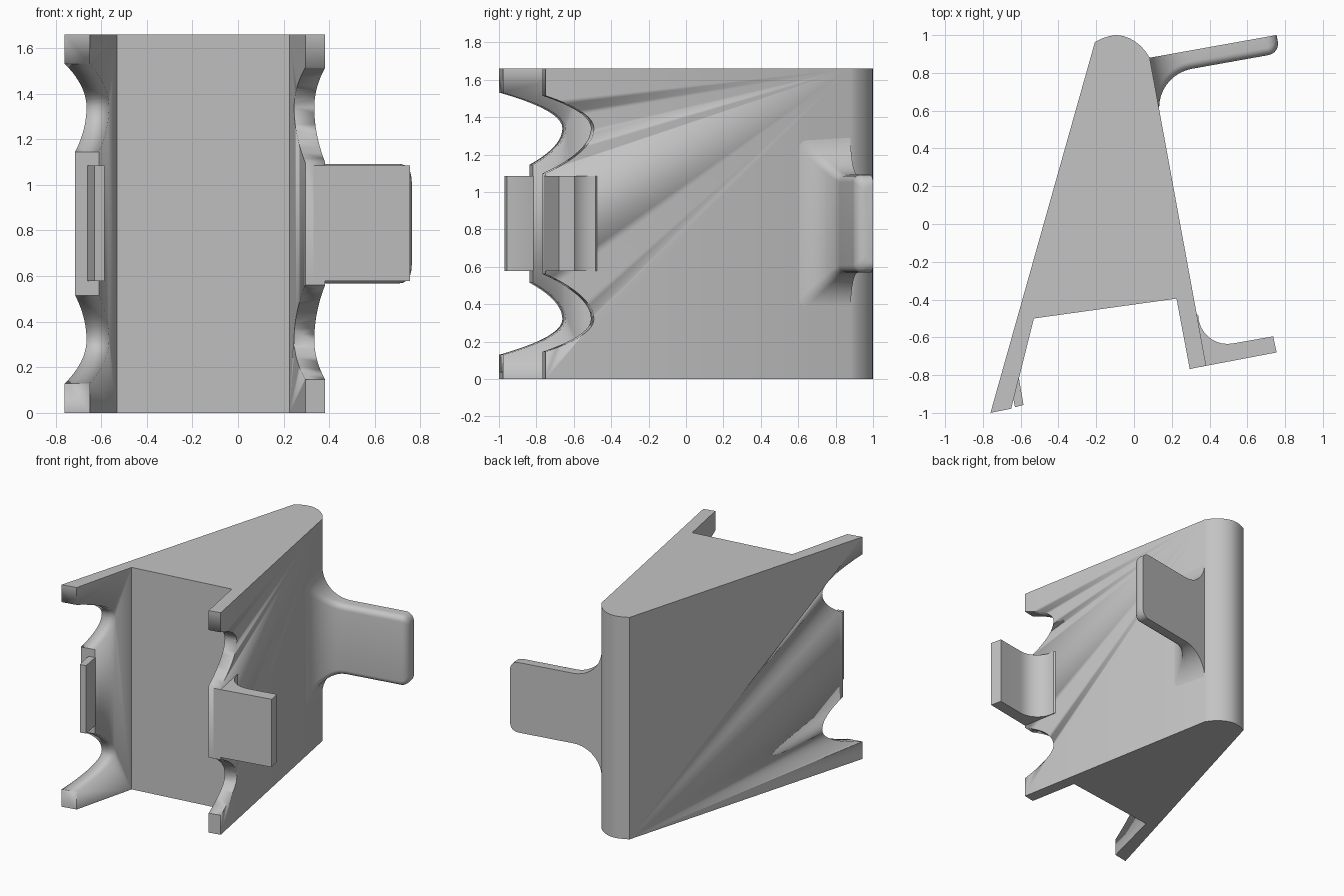
import bpy, bmesh, math
from mathutils import Vector

if "Cube" in bpy.data.objects:
    bpy.data.objects.remove(bpy.data.objects["Cube"])

H = 1.66                 # full height
MID = H / 2
Z0, Z1 = 0.578, 1.086    # height range of the clips

grey = bpy.data.materials.new("light_grey")
grey.diffuse_color = (0.55, 0.55, 0.55, 1)
grey.use_nodes = True
grey.node_tree.nodes["Principled BSDF"].inputs["Base Color"].default_value = grey.diffuse_color


def finish(name, bm, smooth=True):
    bmesh.ops.recalc_face_normals(bm, faces=bm.faces)
    me = bpy.data.meshes.new(name)
    bm.to_mesh(me)
    bm.free()
    ob = bpy.data.objects.new(name, me)
    bpy.context.collection.objects.link(ob)
    me.materials.append(grey)
    if smooth:
        bpy.ops.object.select_all(action='DESELECT')
        ob.select_set(True)
        bpy.context.view_layer.objects.active = ob
        bpy.ops.object.shade_smooth_by_angle(angle=math.radians(30))
    return ob


def loft(name, rings, smooth=True):
    """Skin equal-length closed rings and cap both ends."""
    bm = bmesh.new()
    vs = [[bm.verts.new(p) for p in r] for r in rings]
    n = len(vs[0])
    for a, b in zip(vs, vs[1:]):
        for i in range(n):
            j = (i + 1) % n
            bm.faces.new((a[i], a[j], b[j], b[i]))
    bm.faces.new(vs[0])
    bm.faces.new(vs[-1])
    return finish(name, bm, smooth)


def prism(name, pts, z0, z1):
    return loft(name, [[(x, y, z) for x, y in pts] for z in (z0, z1)])


# wedge body with rounded back and two front prongs
body = prism("wedge_body", [
    (-0.76, -1.0), (-0.65, -0.978), (-0.53, -0.50), (0.225, -0.395),
    (0.295, -0.768), (0.382, -0.75), (0.083, 0.88), (0.06, 0.915),
    (0.035, 0.943), (0.005, 0.967), (-0.025, 0.984), (-0.06, 0.996),
    (-0.095, 1.0), (-0.13, 0.995), (-0.17, 0.982), (-0.207, 0.963)], 0, H)


# curved bites out of the prongs, mirrored about mid height
def bite(name, tip, x_ref, x0, x1, z_end, k_low):
    zt, ztop = 1.34, 1.53
    top = [(tip - 8.8 * (ztop - zt) ** 2 * (1 - i / 10) ** 2,
            ztop - (ztop - zt) * i / 10) for i in range(11)]
    low = [(tip - k_low * ((zt - z_end) * i / 10) ** 2,
            zt - (zt - z_end) * i / 10) for i in range(1, 11)]
    half = [(-1.4, ztop)] + top + low
    prof = half + [(y, H - z) for y, z in reversed(half)]
    cut = loft(name, [[(x, y + 0.18 * (x - x_ref), z) for y, z in prof]
                      for x in (x0, x1)])
    cut.hide_render = True
    cut.hide_viewport = True
    mod = body.modifiers.new(name, 'BOOLEAN')
    mod.object = cut
    mod.operation = 'DIFFERENCE'
    mod.solver = 'EXACT'


bite("left_bite_cutter", -0.66, -0.66, -1.0, -0.4, 1.145, 4.4)
bite("right_bite_cutter", -0.50, 0.29, 0.1, 0.6, 1.09, 4.6)

# small hook on the left prong
prism("left_hook", [(-0.63, -0.97), (-0.585, -0.958), (-0.612, -0.80),
                    (-0.64, -0.76), (-0.665, -0.80)], Z0, Z1)

# finger tab on the right prong with a filleted root
fillet = [(0.495 - 0.155 * math.sin(a) + 0.0, -0.48 - 0.155 * math.cos(a))
          for a in (math.radians(-10 + 11 * i) for i in range(10))]
prism("right_tab", [(0.297, -0.767), (0.755, -0.68), (0.737, -0.595)] + fillet
      + [(0.30, -0.45)], Z0, Z1)

# back handle: flat rear face, filleted root, rounded front edges and tip
P0 = Vector((0.082, 0.88, 0))
U = Vector((0.984, 0.176, 0))
W = Vector((0.176, -0.984, 0))
L, R, TIP, RHO = 0.684, 0.21, 0.06, 0.04
rings = []
stations = [-0.02] + [R * (1 - math.cos(math.radians(9 * i))) for i in range(11)]
stations += [L - TIP + TIP * math.sin(math.radians(15 * i)) for i in range(7)]
for s in stations:
    c = max(s, 0)
    flare = R - math.sqrt(max(R * R - max(R - c, 0) ** 2, 0))
    trim = TIP - math.sqrt(max(TIP ** 2 - max(c - L + TIP, 0) ** 2, 0))
    t = 0.097 + flare - trim
    h = 0.262 + flare - trim
    rho = min(RHO, t * 0.8)
    half = [(0, h)]
    for i in range(6):
        a = math.radians(18 * i)
        half.append((t - rho + rho * math.sin(a), h - rho + rho * math.cos(a)))
    sec = half + [(d, -z) for d, z in reversed(half)]
    rings.append([P0 + U * s + W * d + Vector((0, 0, MID + z)) for d, z in sec])
loft("back_handle", rings)
